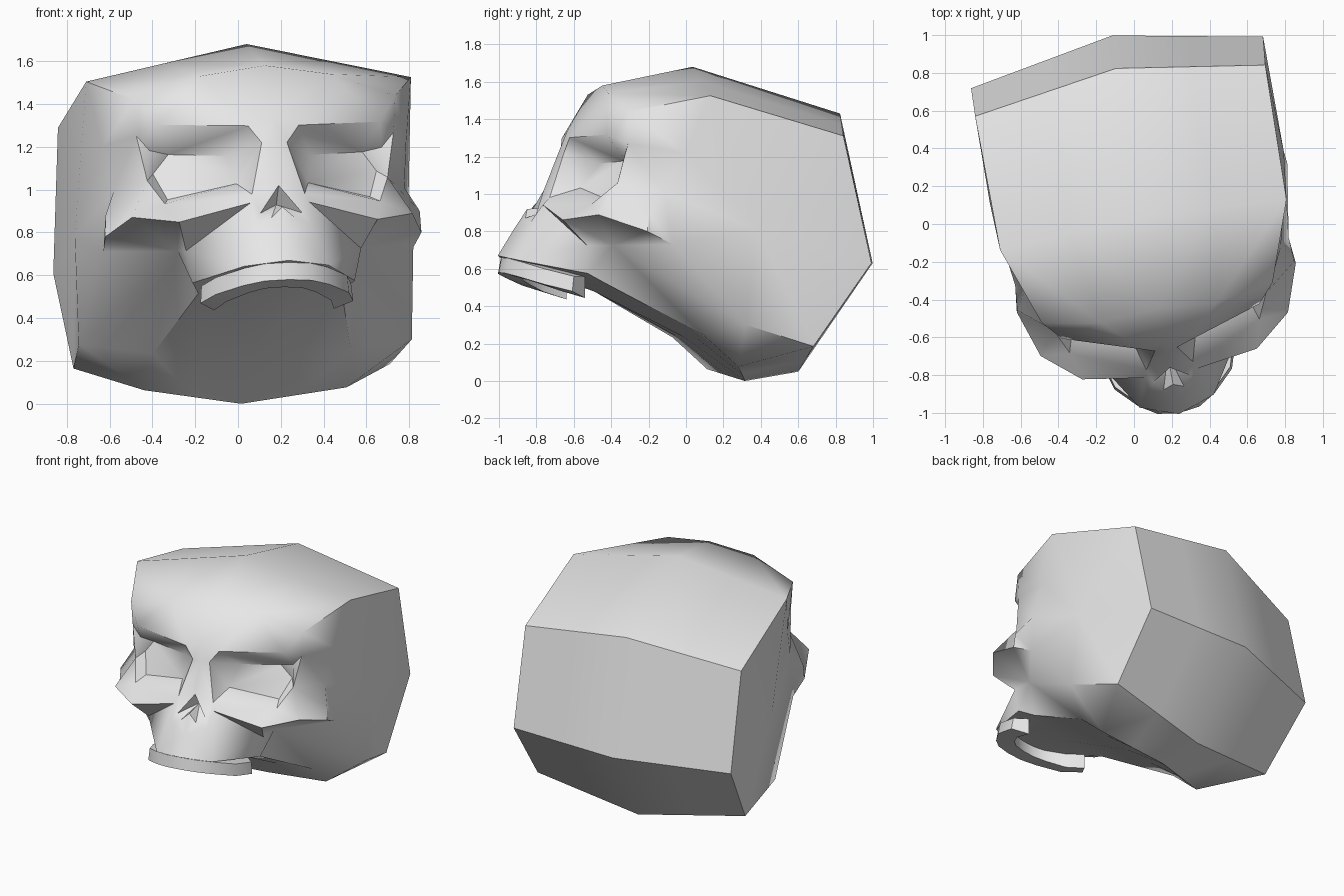
import bpy, bmesh, math
from mathutils import Matrix, Vector

cube = bpy.data.objects.get("Cube")
if cube:
    bpy.data.objects.remove(cube)

# Bone colour
bone = bpy.data.materials.new("bone_grey")
bone.use_nodes = True
bone.diffuse_color = (0.8, 0.8, 0.8, 1)
bone.node_tree.nodes["Principled BSDF"].inputs["Base Color"].default_value = (0.8, 0.8, 0.8, 1)

# The head is turned a little to its left and leans slightly
POSE = (Matrix.Translation((0.07, 0, 0)) @ Matrix.Rotation(math.radians(10), 4, 'Z')
        @ Matrix.Rotation(math.radians(-0.8), 4, 'Y'))


def make_object(name, half_faces, soft=()):
    """Builds a mesh from the faces of its left half and their mirror images.
    Steep edges are sharp, except those whose middle is listed as soft."""
    bm = bmesh.new()
    for face in half_faces:
        for side in (1, -1):
            bm.faces.new([bm.verts.new((p[0] * side, p[1], p[2])) for p in face])
    bmesh.ops.remove_doubles(bm, verts=bm.verts, dist=0.001)
    bmesh.ops.recalc_face_normals(bm, faces=bm.faces)
    for face in bm.faces:
        face.smooth = True
    for edge in bm.edges:
        middle = (edge.verts[0].co + edge.verts[1].co) / 2
        middle.x = abs(middle.x)
        is_soft = any((middle - s).length < 0.001 for s in soft)
        edge.smooth = is_soft or edge.calc_face_angle(0) < math.radians(43)
    bm.transform(POSE)
    mesh = bpy.data.meshes.new(name)
    bm.to_mesh(mesh)
    bm.free()
    mesh.materials.append(bone)
    bpy.context.collection.objects.link(bpy.data.objects.new(name, mesh))


def loft(rows):
    """Quads between neighbouring rows of points."""
    return [(a[i], a[i + 1], b[i + 1], b[i])
            for a, b in zip(rows, rows[1:]) for i in range(len(a) - 1)]


pts = {}


def named(text):
    return [pts[n] for n in text.split()]


def fan(centre, around):
    """Triangles from one point to a chain of points."""
    chain = named(around)
    return [(pts[centre], a, b) for a, b in zip(chain, chain[1:])]


def strip(first, second):
    """Quads between two chains of points."""
    return loft([named(first), named(second)])


def middles(centre, around):
    """Middles of the edges from one point to others."""
    return [(Vector(pts[centre]) + Vector(p)) / 2 for p in named(around)]


# Cranium: midline point and corner point, from forehead over the back to the palate
profile = [
    ((0, -.45, 1.58), (.62, -.42, 1.43)),
    ((0, .04, 1.68), (.77, 0, 1.515)),
    ((0, .84, 1.43), (.78, .72, 1.30)),
    ((0, 1.015, .63), (.785, .87, .62)),
    ((0, .61, .05), (.75, .56, .175)),
    ((0, .32, 0), (.48, .2, .07)),
    ((0, 0, .23), (.47, .01, .24)),
    ((0, -.5, .48), (.34, -.5, .52)),
]
rows = []
for i, (mid, corner) in enumerate(profile, 1):
    swell = Vector((0, -.04, .03)) if i == 1 else Vector()
    half = (Vector(mid) + Vector(corner)) / 2 + swell
    rows.append((mid, half, corner))
    pts.update({f"mid{i}": mid, f"half{i}": half, f"corner{i}": corner})
skull = loft(rows)

# Brow and forehead
pts.update(
    glabella=(0, -.64, 1.34), bridge=(0, -.69, 1.22), bridge_side=(.06, -.67, 1.22),
    brow_in=(.12, -.65, 1.30), brow_out=(.53, -.52, 1.31), brow_tip=(.61, -.42, 1.26))
skull += strip("glabella brow_in", "mid1 half1")
skull += strip("glabella brow_in", "bridge bridge_side")
skull += fan("half1", "brow_in brow_out corner1")
skull += fan("brow_tip", "brow_out corner1")

# Temples and sides
pts.update(
    side=(.79, .25, .8), base=(.79, .185, .29), temple=(.72, -.13, 1.21),
    hollow=(.69, -.24, 1.0), arch_back=(.735, -.2, .72))
skull += fan("temple", "hollow brow_tip corner1 corner2")
skull += fan("side", "hollow temple corner2 corner3 corner4 corner5 base arch_back hollow")

# Cheek arches and the hollows below them
pts.update(
    arch_top=(.745, -.33, .89), arch_low=(.75, -.34, .79),
    cheek_out=(.665, -.59, .88), cheek_in=(.47, -.75, .855), under=(.43, -.47, .72),
    rim_top=(.55, -.43, 1.19), rim_out=(.57, -.47, 1.05), rim_low=(.51, -.6, .94),
    rim_in=(.125, -.76, .98), nose_side=(.14, -.8, .94),
    jaw_top=(.415, -.61, .72), lip_end=(.385, -.6, .57))
skull += fan("rim_out", "rim_top brow_tip hollow arch_top arch_low cheek_out rim_low")
skull += strip("arch_top arch_low", "hollow arch_back")
skull += fan("rim_low", "cheek_out cheek_in nose_side rim_in")
skull += fan("under", "arch_back arch_low cheek_out cheek_in jaw_top lip_end corner8 corner7")
skull += fan("base", "corner5 corner6 corner7 under arch_back")

# Eye sockets
pts.update(
    eye_top_in=(.2, -.5, 1.16), eye_top_out=(.46, -.42, 1.17), eye_out=(.53, -.4, 1.08),
    eye_low=(.48, -.5, .96), eye_in=(.17, -.6, 1.03))
skull += strip("brow_in brow_out rim_top rim_out rim_low rim_in",
               "eye_top_in eye_top_out eye_top_out eye_out eye_low eye_in")
skull += fan("brow_tip", "brow_out rim_top")
skull += fan("bridge_side", "rim_in eye_in eye_top_in brow_in")
skull.append(named("eye_top_in eye_top_out eye_out eye_low eye_in"))

# Nose with its opening
pts.update(
    hole_top=(0, -.77, 1.02), hole_side=(.1, -.83, .89), hole_low=(.055, -.88, .87),
    septum=(0, -.86, .92), hole_back=(0, -.7, .93),
    nose_low=(.13, -.87, .84), nose_base=(0, -.94, .80))
skull += strip("bridge bridge_side", "hole_top rim_in")
skull += strip("rim_in nose_side nose_low nose_base", "hole_top hole_side hole_low septum")
skull += fan("hole_back", "hole_top hole_side hole_low septum")

# Upper jaw
pts.update(lip_mid=(0, -1.02, .67), lip_side=(.2, -.95, .645))
skull += strip("nose_base nose_low", "lip_mid lip_side")
skull += fan("lip_side", "nose_low nose_side jaw_top lip_end")
skull += fan("jaw_top", "nose_side cheek_in")
skull.append(named("lip_mid lip_side lip_end corner8 half8 mid8"))

# Rounded forehead, temples and underside
soft = middles("half1", "mid1 corner1 brow_in brow_out")
soft += middles("hollow", "temple brow_tip rim_out")
soft += middles("rim_out", "arch_top arch_low cheek_out")
soft += middles("temple", "brow_tip corner1")
soft += middles("base", "arch_back corner7 under")
soft += middles("under", "arch_back corner7 cheek_out cheek_in jaw_top")
soft += middles("brow_tip", "corner1")
make_object("skull", skull, soft)

# Upper teeth: a curved band following the lip, its inner edge hanging lower
arch = [(0, -1.0, .66), (.11, -.985, .655), (.2, -.93, .635), (.31, -.82, .595), (.355, -.67, .555)]
band = []
for x, y, z in arch:
    inner_x, inner_y = x * .8, y * .88 - .02 * x
    band.append(((x, y, z), (x * 1.02, y * 1.015, z - .08),
                 (inner_x, inner_y, z - .115), (inner_x, inner_y, z), (x, y, z)))
make_object("upper_teeth", loft(band) + [band[-1][:4]])
